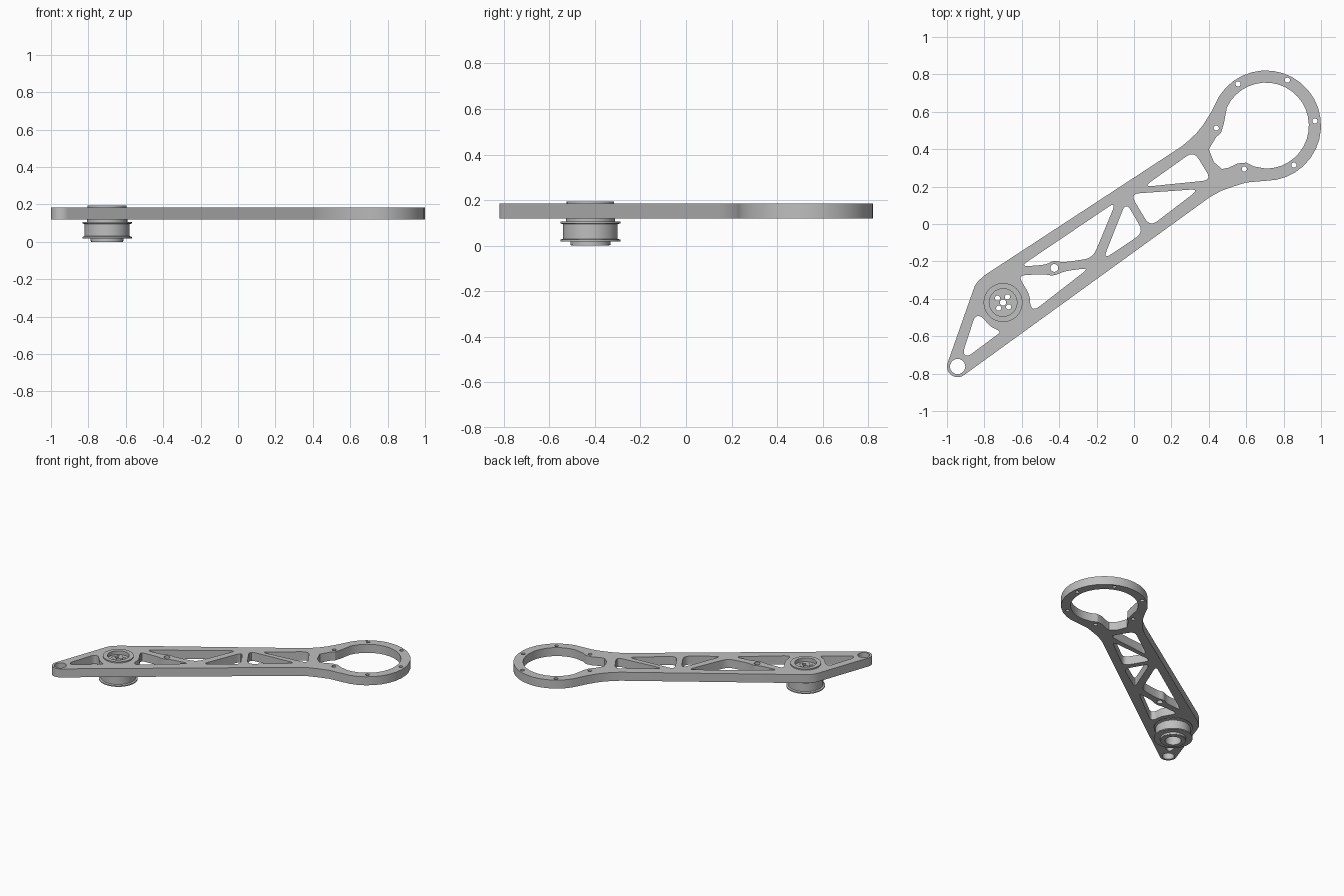
import bpy
import bmesh
from math import sin, cos, radians, pi
from mathutils import Vector

default_cube = bpy.data.objects.get("Cube")
if default_cube:
    bpy.data.objects.remove(default_cube, do_unlink=True)

# One brushed grey for every part
grey = bpy.data.materials.new("light grey metal")
grey.use_nodes = True
grey.diffuse_color = (0.52, 0.52, 0.52, 1)
grey.node_tree.nodes["Principled BSDF"].inputs["Base Color"].default_value = grey.diffuse_color

PLATE_BOTTOM, PLATE_TOP = 0.12, 0.184
HUB = Vector((-0.70, -0.42))
TIP = Vector((-0.943, -0.762))
RING = Vector((0.705, 0.526))


def arc(center, radius, start=0, end=360, steps=24):
    """Points along an arc; a full circle leaves out the repeated last point."""
    count = steps if end - start == 360 else steps + 1
    angles = [radians(start + (end - start) * i / steps) for i in range(count)]
    return [Vector((center[0] + radius * cos(a), center[1] + radius * sin(a))) for a in angles]


def rounded(points, setback, steps=5):
    """Closed outline with every corner replaced by a smooth curve."""
    points = [Vector(p) for p in points]
    result = []
    for i, corner in enumerate(points):
        ends = []
        for other in (points[i - 1], points[(i + 1) % len(points)]):
            edge = other - corner
            ends.append(corner + edge.normalized() * min(setback, edge.length * 0.45))
        for s in range(steps + 1):
            t = s / steps
            result.append(ends[0] * (1 - t) ** 2 + corner * (2 * t * (1 - t)) + ends[1] * t ** 2)
    return result


def finish(name, bm):
    bmesh.ops.remove_doubles(bm, verts=bm.verts, dist=0.00005)
    bmesh.ops.recalc_face_normals(bm, faces=bm.faces)
    mesh = bpy.data.meshes.new(name)
    bm.to_mesh(mesh)
    bm.free()
    mesh.materials.append(grey)
    obj = bpy.data.objects.new(name, mesh)
    bpy.context.collection.objects.link(obj)
    bpy.ops.object.select_all(action="DESELECT")
    obj.select_set(True)
    bpy.context.view_layer.objects.active = obj
    bpy.ops.object.shade_smooth_by_angle(angle=radians(25))
    return obj


def cut_plate(name, outlines, bottom, top):
    """Filled flat profile with holes, extruded between two heights."""
    curve = bpy.data.curves.new(name + " profile", "CURVE")
    curve.dimensions = "2D"
    curve.fill_mode = "BOTH"
    curve.extrude = (top - bottom) / 2
    for outline in outlines:
        spline = curve.splines.new("POLY")
        spline.points.add(len(outline) - 1)
        for point, co in zip(spline.points, outline):
            point.co = (co[0], co[1], 0, 1)
        spline.use_cyclic_u = True
    helper = bpy.data.objects.new(name + " profile", curve)
    bpy.context.collection.objects.link(helper)
    graph = bpy.context.evaluated_depsgraph_get()
    mesh = bpy.data.meshes.new_from_object(helper.evaluated_get(graph))
    bm = bmesh.new()
    bm.from_mesh(mesh)
    bmesh.ops.translate(bm, verts=bm.verts, vec=(0, 0, (top + bottom) / 2))
    bpy.data.objects.remove(helper, do_unlink=True)
    bpy.data.curves.remove(curve)
    bpy.data.meshes.remove(mesh)
    return finish(name, bm)


def lathe(name, profile, center, segments=48):
    """Closed (radius, height) profile turned around a vertical axis."""
    bm = bmesh.new()
    rings = []
    for i in range(segments):
        a = 2 * pi * i / segments
        rings.append([bm.verts.new((center.x + r * cos(a), center.y + r * sin(a), z))
                      for r, z in profile])
    for i in range(segments):
        here, after = rings[i - 1], rings[i]
        for j in range(len(profile)):
            bm.faces.new((here[j - 1], here[j], after[j], after[j - 1]))
    return finish(name, bm)


# Arm outline: large ring end, tapered neck, straight sides, small tip
outline = arc(RING, 0.295, 148, -90, 22)
outline += [(0.6, 0.222), (0.53, 0.2), (0.466, 0.177), (0.406, 0.144)]
outline += arc(TIP, 0.057, -54, -200, 10)
outline += [(-0.861, -0.358), (-0.851, -0.33), (-0.834, -0.306), (-0.797, -0.273)]
outline += [(0.217, 0.39), (0.255, 0.415), (0.297, 0.45), (0.335, 0.487), (0.37, 0.53), (0.41, 0.594)]

# Large opening with lobes around the two inner bolt bosses
opening = arc(RING, 0.23, 155, -90, 24)
opening += [(0.64, 0.308), (0.6, 0.328), (0.556, 0.324), (0.503, 0.3), (0.47, 0.294),
            (0.428, 0.33), (0.4, 0.4), (0.44, 0.465), (0.465, 0.487), (0.48, 0.535)]

# Lightening pockets of the truss
pockets = [
    rounded([(0.05, 0.198), (0.32, 0.39), (0.415, 0.235)], 0.05),
    rounded([(-0.02, 0.161), (0.35, 0.187), (0.085, -0.015)], 0.05),
    rounded([(-0.043, 0.118), (0.052, -0.045), (-0.165, -0.19)], 0.05),
    rounded([(-0.095, 0.12), (-0.22, -0.182), (-0.38, -0.206), (-0.43, -0.194),
             (-0.47, -0.218), (-0.61, -0.228)], 0.05),
    rounded([(-0.62, -0.275), (-0.48, -0.268), (-0.43, -0.278), (-0.37, -0.252),
             (-0.24, -0.235), (-0.53, -0.46), (-0.555, -0.44), (-0.557, -0.38)], 0.04),
    rounded([(-0.85, -0.49), (-0.81, -0.495), (-0.775, -0.545), (-0.71, -0.575),
             (-0.735, -0.595), (-0.89, -0.71), (-0.915, -0.69)], 0.03),
]

# Round holes: tip pivot, middle pin, hub seat and ring bolts
holes = [arc(TIP, 0.041), arc((-0.426, -0.235), 0.021, steps=16), arc(HUB, 0.1, steps=48)]
for bolt in [(0.556, 0.749), (0.82, 0.769), (0.967, 0.551),
             (0.855, 0.315), (0.59, 0.294), (0.44, 0.513)]:
    holes.append(arc(bolt, 0.014, steps=14))

cut_plate("arm_plate", [outline, opening] + pockets + holes, PLATE_BOTTOM, PLATE_TOP)

# Bearing hub seated in the plate with a recess on top
lathe("hub_ring", [(0.055, 0.108), (0.108, 0.108), (0.108, PLATE_BOTTOM), (0.104, PLATE_BOTTOM),
                   (0.104, 0.193), (0.074, 0.193), (0.074, 0.165), (0.055, 0.165)], HUB)

# Hub floor with a centre bore and four screw holes
floor_holes = [arc(HUB, 0.017, steps=16)]
for spot in arc(HUB, 0.038, 52, 412, 4):
    floor_holes.append(arc(spot, 0.014, steps=14))
cut_plate("hub_floor", [arc(HUB, 0.058, steps=48)] + floor_holes, 0.125, 0.164)

# Flanged pulley under the plate
lathe("pulley", [(0.055, 0.003), (0.088, 0.003), (0.088, 0.018), (0.132, 0.018), (0.132, 0.026),
                 (0.12, 0.03), (0.12, 0.094), (0.132, 0.098), (0.132, 0.105), (0.108, 0.105),
                 (0.108, 0.11), (0.055, 0.11)], HUB)
lathe("pulley_lip", [(0.055, 0), (0.085, 0), (0.085, 0.004), (0.055, 0.004)], HUB)
